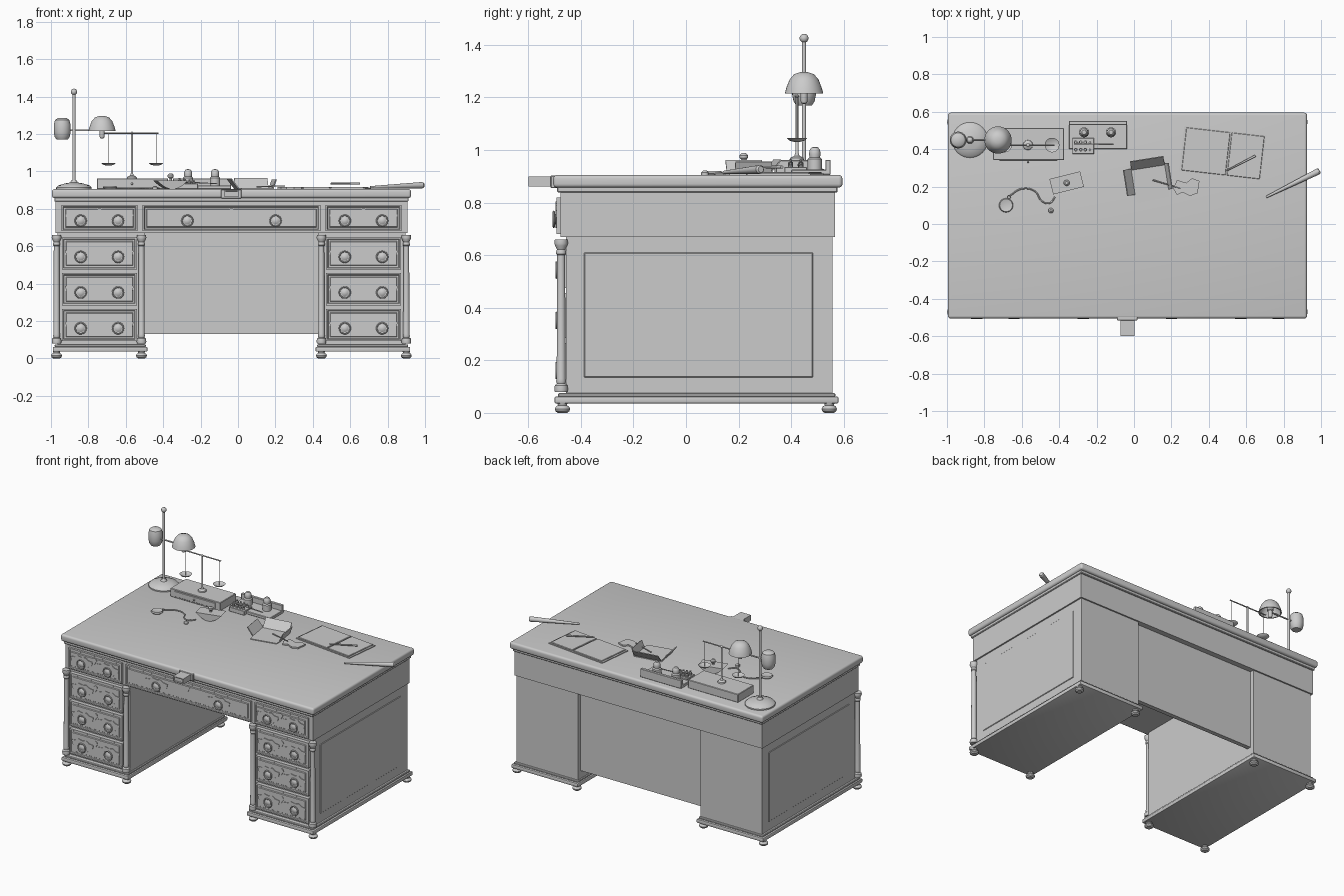
import bpy, bmesh, math
from mathutils import Matrix, Vector

if "Cube" in bpy.data.objects:
    bpy.data.objects.remove(bpy.data.objects["Cube"])

T, R = Matrix.Translation, Matrix.Rotation
FRONT = R(math.pi / 2, 4, 'X')      # local z -> -y, local y -> z
CX, TOP = -0.035, 0.905             # desk centre line and desktop height


def finish(name, bm, mat=Matrix()):
    bmesh.ops.remove_doubles(bm, verts=bm.verts, dist=1e-5)
    bmesh.ops.recalc_face_normals(bm, faces=bm.faces)
    me = bpy.data.meshes.new(name)
    bm.to_mesh(me)
    bm.free()
    for p in me.polygons:
        p.use_smooth = True
    me.set_sharp_from_angle(angle=math.radians(35))
    ob = bpy.data.objects.new(name, me)
    ob.matrix_world = mat
    bpy.context.collection.objects.link(ob)
    return ob


def box_bm(x0, x1, y0, y1, z0, z1):
    bm = bmesh.new()
    m = T(((x0 + x1) / 2, (y0 + y1) / 2, (z0 + z1) / 2)) @ Matrix.Diagonal((x1 - x0, y1 - y0, z1 - z0, 1))
    bmesh.ops.create_cube(bm, size=1, matrix=m)
    return bm


def box(name, x0, x1, y0, y1, z0, z1, bevel=0, seg=1, mat=Matrix()):
    bm = box_bm(x0, x1, y0, y1, z0, z1)
    if bevel:
        bmesh.ops.bevel(bm, geom=bm.edges[:], offset=bevel, segments=seg, profile=0.5, affect='EDGES')
    return finish(name, bm, mat)


def panelled(name, x0, x1, y0, y1, z0, z1, steps):
    """Box whose front face is stepped: each step is (inset, y shift)."""
    bm = box_bm(x0, x1, y0, y1, z0, z1)
    bm.normal_update()
    f = min(bm.faces, key=lambda f: f.calc_center_median().y)
    for inset, shift in steps:
        bmesh.ops.inset_region(bm, faces=[f], thickness=inset)
        bmesh.ops.translate(bm, verts=f.verts[:], vec=(0, shift, 0))
    return finish(name, bm)


def lathe(name, prof, mat, n=24):
    bm = bmesh.new()
    rings = [[bm.verts.new((r * math.cos(2 * math.pi * i / n), r * math.sin(2 * math.pi * i / n), z))
              for i in range(n)] for r, z in prof]
    for a, b in zip(rings, rings[1:]):
        for i in range(n):
            bm.faces.new((a[i], a[(i + 1) % n], b[(i + 1) % n], b[i]))
    return finish(name, bm, mat)


def ball(name, r, loc, squash=1):
    bm = bmesh.new()
    bmesh.ops.create_uvsphere(bm, u_segments=16, v_segments=10, radius=r)
    return finish(name, bm, T(loc) @ Matrix.Diagonal((1, 1, squash, 1)))


def ring(name, big, small, mat):
    pts = [(big + small * math.cos(a * math.pi / 4), small * math.sin(a * math.pi / 4)) for a in range(9)]
    return lathe(name, pts, mat)


def rod(name, a, b, r1, r2=None, n=12):
    a, b = Vector(a), Vector(b)
    bm = bmesh.new()
    bmesh.ops.create_cone(bm, cap_ends=True, segments=n, radius1=r1, radius2=r1 if r2 is None else r2,
                          depth=(b - a).length)
    return finish(name, bm, T((a + b) / 2) @ (b - a).to_track_quat('Z', 'Y').to_matrix().to_4x4())


def slab(name, pts, depth, mat):
    bm = bmesh.new()
    f = bm.faces.new([bm.verts.new((x, y, 0)) for x, y in pts])
    ext = bmesh.ops.extrude_face_region(bm, geom=[f])['geom']
    bmesh.ops.translate(bm, verts=[v for v in ext if isinstance(v, bmesh.types.BMVert)], vec=(0, 0, depth))
    return finish(name, bm, mat)


# Desktop, moulding under it, frieze and kneehole back
box("desktop", CX - .96, CX + .96, -.505, .595, .857, TOP, .014, 4)
box("desktop_moulding", CX - .947, CX + .947, -.49, .577, .838, .862, .004)
box("frieze", CX - .94, CX + .94, -.478, .567, .67, .845)
box("kneehole_back", CX - .47, CX + .47, .50, .53, .13, .68)

# Pedestals with side panels, base mouldings, columns and bun feet
for s, side in ((-1, "left"), (1, "right")):
    def span(a, b):
        return sorted((CX + s * a, CX + s * b))
    box(side + "_pedestal", *span(.465, .93), -.456, .557, .07, .672)
    box(side + "_side_panel", *span(.92, .934), -.388, .483, .135, .61, .003)
    box(side + "_plinth", *span(.45, .955), -.50, .58, .036, .062, .005, 2)
    box(side + "_plinth_cap", *span(.457, .945), -.487, .568, .06, .075, .004)
    for off in (.481, .935):
        x = CX + s * off
        lathe(side + "_column", [(0, .08), (.024, .08), (.026, .09), (.024, .105), (.016, .112), (.019, .12),
                                 (.017, .13), (.015, .60), (.019, .605), (.019, .612), (.016, .622), (.023, .636),
                                 (.026, .645), (.024, .66), (0, .66)], T((x, -.475, 0)))
        for y in (-.47, .545):
            lathe(side + "_foot", [(0, 0), (.018, 0), (.027, .007), (.029, .015), (.025, .024), (.017, .029),
                                   (.02, .038), (0, .038)], T((x * 1.0, y, 0)))

# Drawers with butterfly plates, ring pulls and keyhole plates
half = [(.03, .048), (.05, .034), (.083, .03), (.077, .004), (.052, -.01), (.035, -.028)]
plate = [(0, .042)] + half + [(0, -.036)] + [(-x, y) for x, y in half[::-1]]
keyhole = [(0, .022), (.012, .014), (.014, .002), (.006, -.01), (0, -.022), (-.006, -.01), (-.014, .002), (-.012, .014)]


def drawer(x0, x1, z0, z1, front, pulls, zc):
    panelled("drawer", x0, x1, front, front + .03, z0, z1,
             [(.012, 0), (.005, .006), (.012, 0), (.005, -.005)])
    for x in pulls:
        m = T((x, front, zc)) @ FRONT
        slab("handle_plate", plate, .004, m)
        ring("handle_ring", .029, .004, m @ T((0, -.004, .011)))
        lathe("handle_boss", [(.02, 0), (.02, .007), (.012, .012), (0, .014)], m @ T((0, -.004, 0)), 16)
    slab("keyhole_plate", keyhole, .004, T(((x0 + x1) / 2, front, zc + .043)) @ FRONT)


for s in (-1, 1):
    c = CX + s * .706
    pulls = (c - .1, c + .1)
    drawer(c - .203, c + .203, .68, .82, -.492, pulls, .74)
    for z in (.475, .284, .093):
        drawer(c - .2, c + .2, z, z + .172, -.482, pulls, z + .072)
drawer(CX - .475, CX + .475, .68, .82, -.492, (CX - .236, CX + .236), .74)

# Small slide pulled out under the front edge
panelled("front_slide", -.073, .004, -.60, -.45, .862, .90, [(.008, 0), (.002, .008)])
box("front_slide_collar", -.09, .018, -.515, -.45, .855, .903, .003)

# Desk lamp with hanging counterweight
lx, ly = -.877, .449
lathe("lamp_base", [(0, TOP), (.095, TOP), (.095, .913), (.085, .924), (.05, .935), (.02, .94), (.012, .955), (0, .955)],
      T((lx, ly, 0)), 32)
rod("lamp_pole", (lx, ly, .93), (lx, ly, 1.42), .008)
ball("lamp_finial", .017, (lx, ly, 1.425))
rod("lamp_arm", (-.94, ly, 1.22), (-.727, ly, 1.22), .005)
lathe("lamp_shade", [(.066, 1.215), (.073, 1.215), (.068, 1.235), (.055, 1.268), (.038, 1.288), (.015, 1.296),
                     (0, 1.296), (0, 1.29), (.035, 1.282), (.05, 1.264), (.063, 1.233), (.066, 1.215)],
      T((-.727, ly, 0)), 32)
lathe("lamp_bulb", [(0, 1.175), (.011, 1.178), (.014, 1.19), (.014, 1.225), (.02, 1.23), (.02, 1.28), (0, 1.28)],
      T((-.727, ly, 0)), 16)
lathe("lamp_reservoir", [(0, 1.17), (.03, 1.17), (.04, 1.185), (.045, 1.21), (.045, 1.25), (.038, 1.275), (.025, 1.284),
                         (0, 1.286)], T((-.94, ly, 0)))

# Balance scale on its case
box("scale_case", -.754, -.374, .342, .513, TOP, .962, .003)
box("scale_case_drawer", -.72, -.41, .337, .35, .915, .952, .002)
ball("scale_case_knob", .006, (-.567, .333, .934))
sx, sy = -.567, .422
lathe("scale_post", [(0, .96), (.027, .96), (.025, .97), (.01, .978), (.006, .99), (.006, 1.2), (.01, 1.205), (0, 1.215)],
      T((sx, sy, 0)), 16)
rod("scale_beam", (-.715, sy, 1.205), (-.425, sy, 1.205), .004)
for x in (-.692, -.438):
    lathe("scale_pan", [(.036, 1.043), (.039, 1.045), (.03, 1.036), (.012, 1.031), (0, 1.03), (0, 1.034), (.012, 1.035),
                        (.036, 1.043)], T((x, sy, 0)))
    rod("scale_cord", (x, sy, 1.035), (x, sy, 1.205), .0015, n=6)

# Inkstand with two wells, weights tray and pen
box("inkstand_base", -.348, -.037, .40, .55, TOP, .925, .003)
box("inkstand_back", -.348, -.037, .53, .55, .92, .962, .002)
for x in (-.267, -.123):
    lathe("inkwell", [(0, .92), (.027, .92), (.027, .965), (.02, .972), (.022, .985), (.02, 1.0), (.012, 1.01), (0, 1.012)],
          T((x, .49, 0)))
box("weights_tray", -.33, -.214, .374, .46, TOP, .935, .002)
for i, x in enumerate((-.312, -.285, -.26, -.236)):
    for y in (.398, .437):
        h = .953 - .004 * i
        lathe("weight", [(.01, .93), (.01, h), (.004, h + .003), (.006, h + .01), (0, h + .012)], T((x, y, 0)), 10)
rod("inkstand_pen", (-.32, .428, .945), (-.11, .428, .934), .004, .002)

# Rocker blotter
pts = [(i * .0106, .047 * (i / 8) ** 2) for i in range(-8, 9)]
spin = T((-.36, .22, TOP)) @ R(math.radians(14), 4, 'Z')
slab("blotter_rocker", pts, .085, spin @ T((0, .0425, 0)) @ FRONT)
lathe("blotter_knob", [(.008, .04), (.007, .055), (.016, .065), (.016, .075), (.008, .083), (0, .083)], spin, 16)

# Pocket watch, chain and fob
lathe("pocket_watch", [(0, TOP), (.03, TOP), (.038, .913), (.034, .921), (.03, .919), (0, .921)], T((-.684, .10, 0)))
ring("watch_bow", .009, .002, T((-.669, .144, .913)))
cu = bpy.data.curves.new("watch_chain", 'CURVE')
cu.dimensions, cu.bevel_depth, cu.bevel_resolution = '3D', .004, 1
sp = cu.splines.new('BEZIER')
path = [(-.666, .15), (-.60, .188), (-.53, .175), (-.49, .12), (-.45, .112), (-.422, .145)]
sp.bezier_points.add(len(path) - 1)
for p, (x, y) in zip(sp.bezier_points, path):
    p.co = (x, y, .91)
    p.handle_left_type = p.handle_right_type = 'AUTO'
bpy.context.collection.objects.link(bpy.data.objects.new("watch_chain", cu))
lathe("watch_fob", [(0, TOP), (.014, TOP), (.014, .915), (.006, .922), (0, .922)], T((-.444, .072, 0)), 12)

# Open letter folder with raised flaps, torn sheet and pen
m = T((.085, .24, TOP)) @ R(math.radians(9), 4, 'Z')
u = [(-.135, .052), (-.095, 0), (.095, 0), (.113, .05), (.108, .052), (.09, .005), (-.091, .005), (-.13, .056)]
slab("folder_tray", u, .14, m @ T((0, .07, 0)) @ FRONT)
box("folder_back_flap", -.09, .09, 0, .072, 0, .005, mat=m @ T((0, .065, 0)) @ R(math.radians(50), 4, 'X'))
slab("folder_front_flap", [(-.095, -.07), (.095, -.07), (.09, -.11), (-.085, -.118)], .005, m)
slab("torn_sheet", [(.21, .19), (.23, .235), (.28, .22), (.31, .245), (.35, .23), (.34, .165), (.30, .15), (.26, .17),
                    (.23, .155)], .01, T((0, 0, TOP)))
rod("folder_pen", (.10, .235, .918), (.25, .19, .922), .004, .002)

# Open notebook with pen
m = T((.476, .378, TOP)) @ R(math.radians(-6.5), 4, 'Z')
box("notebook_cover", -.222, .222, -.122, .122, 0, .005, mat=m)
for s in (-1, 1):
    a, b = sorted((s * .004 + .03, s * .21))
    box("notebook_pages", a, b, -.115, .115, .004, .012, .002, mat=m)
rod("notebook_pen", (.495, .285, .935), (.65, .365, .935), .004, .006)

# Tapered baton overhanging the right edge
rod("baton", (.707, .144, .915), (.985, .281, .926), .006, .017, 16)
rod("baton_tip", (.985, .281, .926), (.992, .285, .9265), .017, .012, 16)
